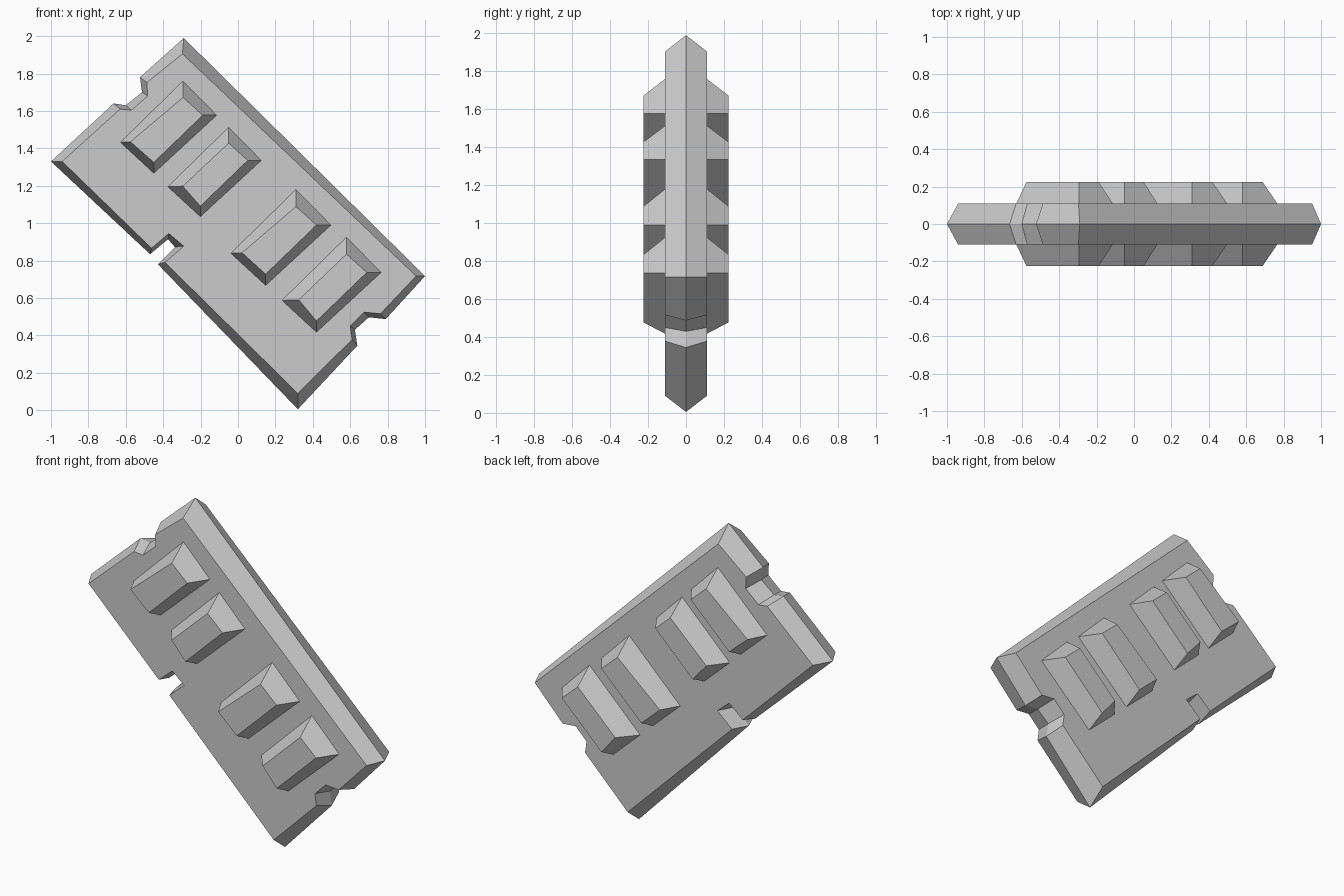
import bpy, bmesh

if "Cube" in bpy.data.objects:
    bpy.data.objects.remove(bpy.data.objects["Cube"])

BOARD_Y, CHIP_Y = 0.11, 0.224


def double_sided_block(name, base, base_y, top, top_y):
    """Bevelled block facing -y, mirrored to the back. Points (x, z) run counter-clockwise."""
    bm = bmesh.new()
    b = [bm.verts.new((x, -base_y, z)) for x, z in base]
    t = [bm.verts.new((x, -top_y, z)) for x, z in top]
    for i in range(len(b)):
        j = (i + 1) % len(b)
        bm.faces.new((b[i], b[j], t[j], t[i]))
    bm.faces.new(t)
    mesh = bpy.data.meshes.new(name)
    bm.to_mesh(mesh)
    bm.free()
    obj = bpy.data.objects.new(name, mesh)
    bpy.context.collection.objects.link(obj)
    mirror = obj.modifiers.new("front_and_back", "MIRROR")
    mirror.use_axis = (False, True, False)
    return obj


# Circuit board: widest outline on the centre plane, inset outline on the faces
rim = [(-0.29, 1.99),
       (-0.524, 1.78), (-0.513, 1.70), (-0.60, 1.63), (-0.665, 1.64),   # upper clip notch
       (-1.0, 1.33),
       (-0.47, 0.834), (-0.374, 0.914), (-0.337, 0.872), (-0.428, 0.78),  # key notch
       (0.32, 0.005),
       (0.638, 0.345), (0.625, 0.43), (0.70, 0.497), (0.79, 0.487),     # lower clip notch
       (1.0, 0.717)]
face = [(-0.297, 1.905),
        (-0.487, 1.752), (-0.483, 1.68), (-0.57, 1.604), (-0.63, 1.61),
        (-0.94, 1.33),
        (-0.462, 0.866), (-0.37, 0.945), (-0.29, 0.877), (-0.39, 0.79),
        (0.32, 0.09),
        (0.61, 0.378), (0.60, 0.45), (0.674, 0.524), (0.762, 0.516),
        (0.952, 0.717)]
double_sided_block("circuit_board", rim, 0.0, face, BOARD_Y)

# Memory chips: upper corner x, z, size, inset of the left corner
chips = [(-0.294, 1.76, 1.0, 0.054), (-0.05, 1.513, 0.97, 0.08),
         (0.31, 1.18, 1.04, 0.06), (0.58, 0.925, 1.03, 0.09)]
for n, (x, z, s, inset) in enumerate(chips, 1):
    base = [(0, 0), (-0.335, -0.328), (-0.156, -0.493), (0.18, -0.183)]
    top = [(0, -0.088), (-0.335 + inset / s, -0.325), (-0.156, -0.435), (0.105, -0.183)]
    double_sided_block(f"memory_chip_{n}",
                       [(x + s * u, z + s * v) for u, v in base], BOARD_Y,
                       [(x + s * u, z + s * v) for u, v in top], CHIP_Y)
